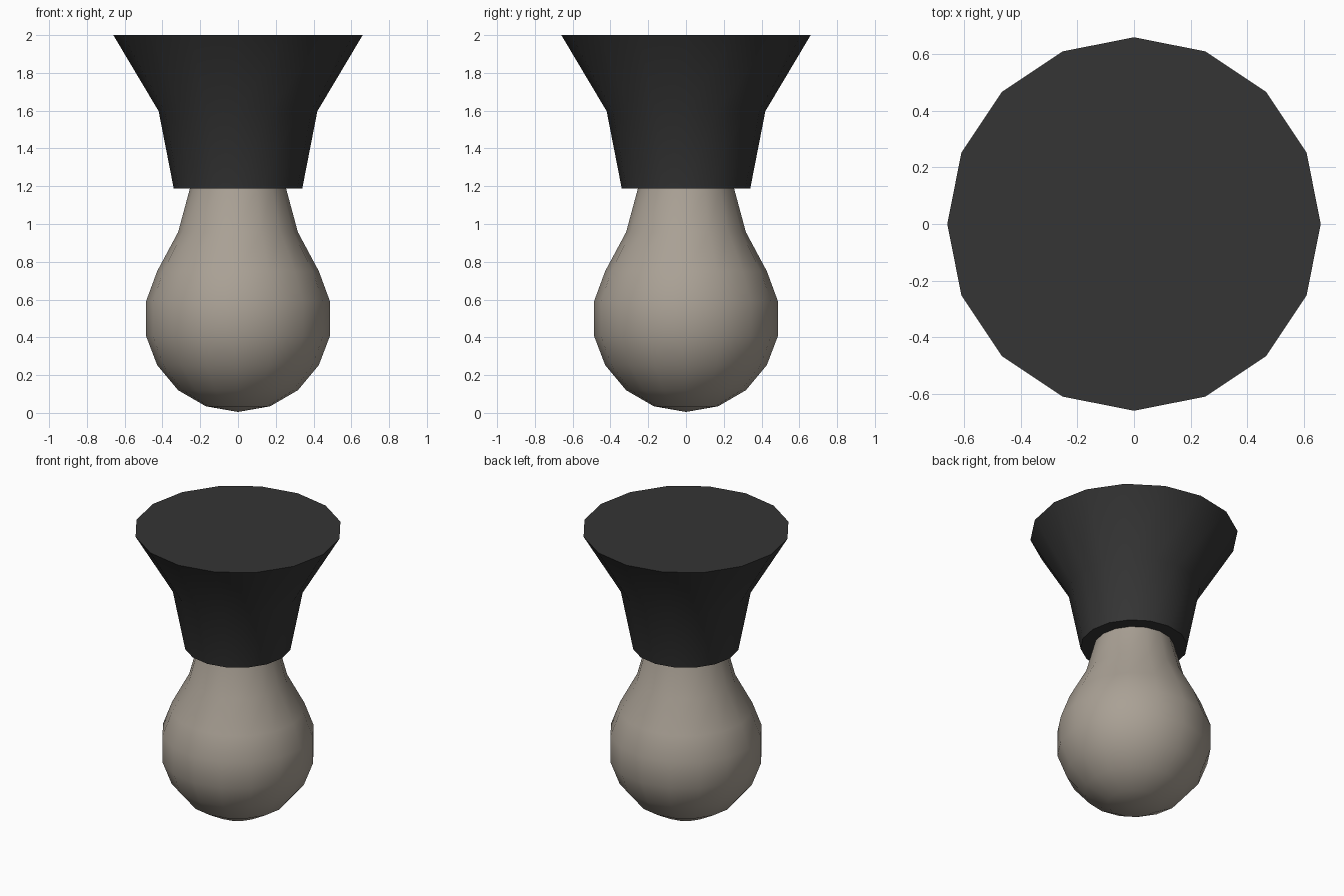
import bpy, bmesh, math

if "Cube" in bpy.data.objects:
    bpy.data.objects.remove(bpy.data.objects["Cube"])

SIDES = 16


def material(name, rgb):
    m = bpy.data.materials.new(name)
    m.diffuse_color = (*rgb, 1.0)
    m.use_nodes = True
    m.node_tree.nodes["Principled BSDF"].inputs["Base Color"].default_value = m.diffuse_color
    return m


def lathe(name, profile, mat, angle):
    """Revolve (radius, z) points, listed bottom to top; radius 0 makes a pole."""
    bm = bmesh.new()
    rings = []
    for r, z in profile:
        n = SIDES if r > 0 else 1
        rings.append([bm.verts.new((r * math.cos(2 * math.pi * i / SIDES),
                                    r * math.sin(2 * math.pi * i / SIDES), z)) for i in range(n)])
    for a, b in zip(rings, rings[1:]):
        for i in range(SIDES):
            j = (i + 1) % SIDES
            if len(a) == 1:
                bm.faces.new((a[0], b[j], b[i]))
            else:
                bm.faces.new((a[i], a[j], b[j], b[i]))
    # flat end caps
    for ring in (rings[0], rings[-1]):
        if len(ring) > 1:
            bm.faces.new(ring)
    bmesh.ops.recalc_face_normals(bm, faces=bm.faces)
    me = bpy.data.meshes.new(name)
    bm.to_mesh(me)
    bm.free()
    me.materials.append(mat)
    ob = bpy.data.objects.new(name, me)
    bpy.context.collection.objects.link(ob)
    bpy.ops.object.select_all(action='DESELECT')
    ob.select_set(True)
    bpy.context.view_layer.objects.active = ob
    bpy.ops.object.shade_smooth_by_angle(angle=math.radians(angle))


black = material("socket black", (0.035, 0.035, 0.035))
beige = material("bulb warm grey", (0.40, 0.355, 0.30))

# Glass bulb: lower sphere flowing into a narrow neck
lathe("bulb", [(0, 0.005), (0.17, 0.035), (0.317, 0.12), (0.428, 0.253), (0.487, 0.408),
               (0.487, 0.59), (0.428, 0.75), (0.317, 0.957), (0.254, 1.19)], beige, 40)

# Flared ceiling socket
lathe("socket", [(0.34, 1.187), (0.42, 1.597), (0.66, 2.0)], black, 40)
